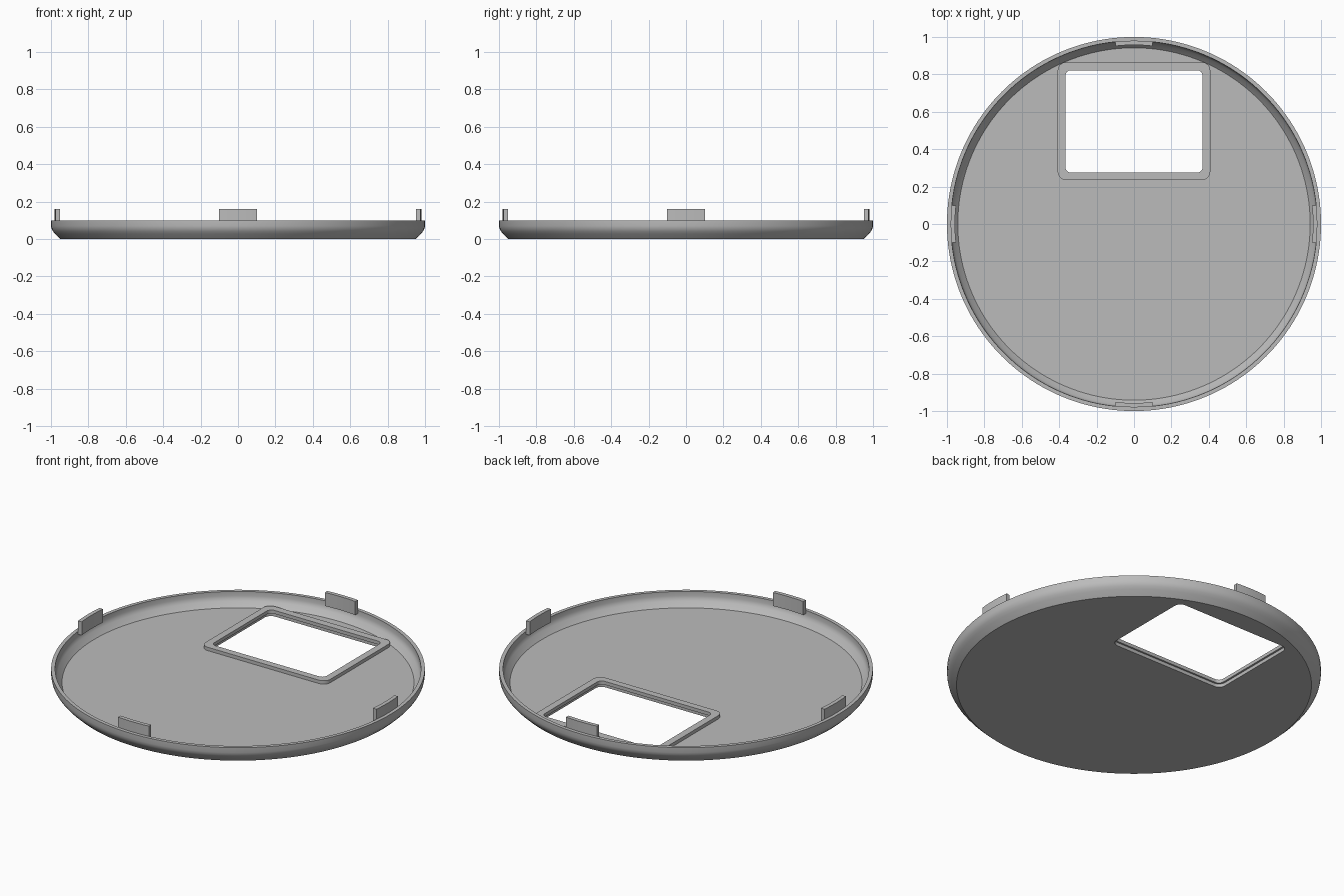
import bpy, bmesh
from math import sin, cos, pi, radians

cube = bpy.data.objects.get("Cube")
if cube:
    bpy.data.objects.remove(cube, do_unlink=True)

grey = bpy.data.materials.new("plain_grey")
grey.use_nodes = True
grey.diffuse_color = (0.5, 0.5, 0.5, 1)
grey.node_tree.nodes["Principled BSDF"].inputs["Base Color"].default_value = (0.5, 0.5, 0.5, 1)


def finish(name, bm):
    bmesh.ops.recalc_face_normals(bm, faces=bm.faces)
    mesh = bpy.data.meshes.new(name)
    bm.to_mesh(mesh)
    bm.free()
    mesh.materials.append(grey)
    obj = bpy.data.objects.new(name, mesh)
    bpy.context.collection.objects.link(obj)
    return obj


def smooth(obj):
    bpy.ops.object.select_all(action="DESELECT")
    obj.select_set(True)
    bpy.context.view_layer.objects.active = obj
    bpy.ops.object.shade_smooth_by_angle(angle=radians(30))


def bridge(bm, a, b):
    for i in range(len(a)):
        j = (i + 1) % len(a)
        bm.faces.new((a[i], a[j], b[j], b[i]))


def rounded_rect(half_w, y0, y1, r, steps=8):
    """Outline of a rectangle with round corners, anticlockwise."""
    corners = [(half_w - r, y1 - r), (r - half_w, y1 - r),
               (r - half_w, y0 + r), (half_w - r, y0 + r)]
    return [(cx + r * cos((k + s / steps) * pi / 2), cy + r * sin((k + s / steps) * pi / 2))
            for k, (cx, cy) in enumerate(corners) for s in range(steps + 1)]


def ring(bm, outline, z):
    return [bm.verts.new((x, y, z)) for x, y in outline]


def circle(r, n=160):
    return [(r * cos(2 * pi * i / n), r * sin(2 * pi * i / n)) for i in range(n)]


# Shallow dish: outer skin, rim and inner skin revolved
profile = [(0.95, 0), (0.978, 0.027), (0.99, 0.042), (0.997, 0.055), (1, 0.07), (1, 0.1),
           (0.979, 0.1), (0.979, 0.074), (0.975, 0.06), (0.968, 0.048), (0.942, 0.02)]
bm = bmesh.new()
rings = [ring(bm, circle(r), z) for r, z in profile]
for a, b in zip(rings, rings[1:]):
    bridge(bm, a, b)
bm.faces.new(rings[0])
bm.faces.new(rings[-1])
dish = finish("dish", bm)

# Window opening through the floor
bm = bmesh.new()
hole = rounded_rect(0.378, 0.265, 0.83, 0.04)
low, high = ring(bm, hole, -0.1), ring(bm, hole, 0.06)
bridge(bm, low, high)
bm.faces.new(low)
bm.faces.new(high)
cutter = finish("window_cutter", bm)
cut = dish.modifiers.new("window", "BOOLEAN")
cut.operation = "DIFFERENCE"
cut.solver = "EXACT"
cut.object = cutter
bpy.context.view_layer.objects.active = dish
bpy.ops.object.modifier_apply(modifier=cut.name)
bpy.data.objects.remove(cutter, do_unlink=True)
smooth(dish)

# Raised frame round the window, overhanging the opening slightly
bm = bmesh.new()
outer = rounded_rect(0.408, 0.235, 0.865, 0.045)
inner = rounded_rect(0.367, 0.275, 0.822, 0.03)
loops = [ring(bm, o, z) for o, z in ((outer, 0.02), (outer, 0.04), (inner, 0.04), (inner, 0.02))]
for a, b in zip(loops, loops[1:] + loops[:1]):
    bridge(bm, a, b)
smooth(finish("window_frame", bm))

# Four curved clips standing inside the rim
for k, name in enumerate(("left", "back", "right", "front")):
    bm = bmesh.new()
    half, steps = 0.103, 8
    sections = []
    for s in range(steps + 1):
        a = k * pi / 2 - half + 2 * half * s / steps
        sections.append([bm.verts.new((r * cos(a), r * sin(a), z))
                         for r, z in ((0.957, 0.08), (0.98, 0.08), (0.98, 0.16), (0.957, 0.16))])
    for a, b in zip(sections, sections[1:]):
        bridge(bm, a, b)
    bm.faces.new(sections[0])
    bm.faces.new(sections[-1])
    smooth(finish(name + "_clip", bm))
